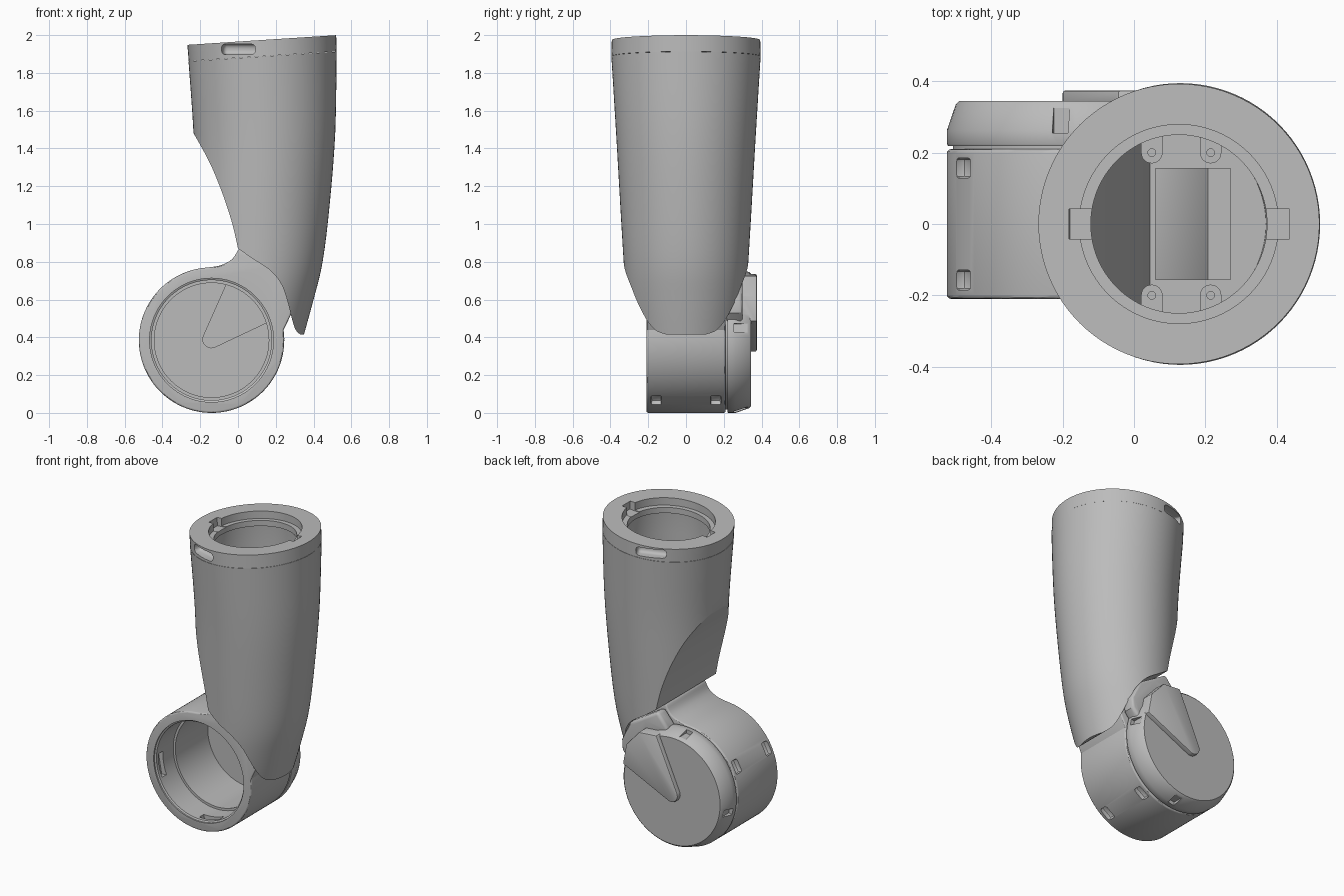
import bpy, bmesh, math
from mathutils import Matrix, Vector

if "Cube" in bpy.data.objects:
    bpy.data.objects.remove(bpy.data.objects["Cube"])

grey = bpy.data.materials.new("plain grey")
grey.use_nodes = True
grey.diffuse_color = (0.5, 0.5, 0.5, 1)
grey.node_tree.nodes["Principled BSDF"].inputs["Base Color"].default_value = (0.5, 0.5, 0.5, 1)

DRUM = Vector((-0.14, 0, 0.385))
TOP_X = 0.126
TILT = 0.065


def make(name, bm):
    bmesh.ops.recalc_face_normals(bm, faces=bm.faces)
    mesh = bpy.data.meshes.new(name)
    bm.to_mesh(mesh)
    bm.free()
    mesh.materials.append(grey)
    obj = bpy.data.objects.new(name, mesh)
    bpy.context.collection.objects.link(obj)
    return obj


def spline(rows, steps=5):
    """Catmull-Rom curve through rows of any width."""
    pts = [Vector(r) for r in rows]
    out = []
    for i in range(len(pts) - 1):
        a, b, c, d = pts[max(i - 1, 0)], pts[i], pts[i + 1], pts[min(i + 2, len(pts) - 1)]
        for k in range(steps):
            t = k / steps
            out.append(b + (c - a) * (t / 2) + (a * 2 - b * 5 + c * 4 - d) * (t * t / 2)
                       + (b * 3 - a - c * 3 + d) * (t ** 3 / 2))
    return out + [pts[-1]]


def prism(name, outline, y0, y1):
    """Outline in x and z, extruded along y."""
    bm = bmesh.new()
    face = bm.faces.new([bm.verts.new((p[0], y0, p[1])) for p in outline])
    ext = bmesh.ops.extrude_face_region(bm, geom=[face])["geom"]
    verts = [v for v in ext if isinstance(v, bmesh.types.BMVert)]
    bmesh.ops.translate(bm, verts=verts, vec=(0, y1 - y0, 0))
    return make(name, bm)


def loft(name, rows, n=96):
    """Stack of ellipses: height, centre x, radius x, radius y, tilt."""
    bm = bmesh.new()
    rings = []
    for z, cx, rx, ry, tilt in rows:
        ring = []
        for i in range(n):
            a = math.tau * i / n
            dx = rx * math.cos(a)
            ring.append(bm.verts.new((cx + dx, ry * math.sin(a), z + tilt * dx)))
        rings.append(ring)
    for lo, hi in zip(rings, rings[1:]):
        for i in range(n):
            j = (i + 1) % n
            bm.faces.new((lo[i], lo[j], hi[j], hi[i]))
    bm.faces.new(rings[0])
    bm.faces.new(rings[-1])
    return make(name, bm)


def lathe(name, profile):
    """Solid of (radius, y) rings about the drum axis."""
    obj = loft(name, [(y, 0, r, r, 0) for r, y in profile])
    obj.data.transform(Matrix.Translation(DRUM) @ Matrix.Rotation(-math.pi / 2, 4, 'X'))
    return obj


def box(name, size, matrix):
    bm = bmesh.new()
    bmesh.ops.create_cube(bm, size=1)
    bmesh.ops.scale(bm, vec=size, verts=bm.verts)
    bmesh.ops.transform(bm, matrix=matrix, verts=bm.verts)
    return make(name, bm)


def apply(obj, mod):
    bpy.context.view_layer.objects.active = obj
    bpy.ops.object.modifier_apply(modifier=mod.name)


def bevel(obj, width, segments=3, angle=50):
    mod = obj.modifiers.new("bevel", 'BEVEL')
    mod.width, mod.segments = width, segments
    mod.limit_method, mod.angle_limit = 'ANGLE', math.radians(angle)
    apply(obj, mod)
    return obj


def boolean(obj, op, *others):
    for other in others:
        other.hide_render = True
        mod = obj.modifiers.new("boolean", 'BOOLEAN')
        mod.operation, mod.object, mod.solver = op, other, 'EXACT'
        apply(obj, mod)
        bpy.data.objects.remove(other)
    return obj


def around_drum(degrees, radius, y):
    a = math.radians(degrees)
    return (Matrix.Translation(DRUM + Vector((0, y, 0))) @ Matrix.Rotation(-a, 4, 'Y')
            @ Matrix.Translation((radius, 0, 0)))


def arc(cx, cz, r, start, end, n):
    return [(cx + r * math.cos(math.radians(start + (end - start) * i / n)),
             cz + r * math.sin(math.radians(start + (end - start) * i / n))) for i in range(n + 1)]


# Leg sleeve: tapered loft, trimmed to its side contour
slope_cut = spline([(-0.235, 1.48), (-0.15, 1.325), (-0.08, 1.155), (-0.03, 1.0), (0, 0.87)])
drum_cut = spline([(0, 0.87), (0.08, 0.815), (0.17, 0.755), (0.23, 0.68), (0.262, 0.59),
                   (0.285, 0.5), (0.305, 0.44), (0.33, 0.415)])
contour = [(-0.4, 2.2), (-0.4, 1.77)] + slope_cut + drum_cut[1:] + [(0.6, 0.415), (0.6, 2.2)]
sleeve = loft("leg_sleeve", spline([
    (0.4, 0.045, 0.3, 0.29, 0), (0.6, 0.085, 0.315, 0.316, 0), (0.8, 0.118, 0.33, 0.33, 0),
    (1.1, 0.13, 0.355, 0.348, 0), (1.48, 0.14, 0.375, 0.37, 0.02),
    (1.887, 0.13, 0.392, 0.395, TILT)], 4))
boolean(sleeve, 'INTERSECT', prism("contour_cutter", contour, -0.6, 0.6))

# Hollow inside the sleeve, with a pocket in its floor
cavity = loft("cavity_cutter", [(0.92, 0.12, 0.25, 0.262, 0), (1.75, TOP_X, 0.29, 0.29, 0),
                                (2.1, TOP_X, 0.27, 0.27, 0)])
inner = [(-0.4, 2.2), (-0.34, 1.77)] + [(p[0] + 0.055, p[1]) for p in slope_cut] + [(0.6, 0.87), (0.6, 2.2)]
boolean(cavity, 'INTERSECT', prism("inner_contour", inner, -0.6, 0.6))
pocket = box("pocket_cutter", (0.21, 0.31, 0.3), Matrix.Translation((0.165, 0, 0.93)))
boolean(sleeve, 'DIFFERENCE', cavity, pocket)

# Screw posts on the floor
for x in (0.05, 0.215):
    for side in (-1, 1):
        post = loft("screw_post", [(0.88, x, 0.03, 0.03, 0), (1.05, x, 0.03, 0.03, 0)], 24)
        post.data.transform(Matrix.Translation((0, side * 0.2, 0)))
        web = box("web", (0.06, 0.08, 0.17), Matrix.Translation((x, side * 0.24, 0.965)))
        hole = loft("screw_hole", [(1.0, x, 0.011, 0.011, 0), (1.1, x, 0.011, 0.011, 0)], 16)
        hole.data.transform(Matrix.Translation((0, side * 0.2, 0)))
        boolean(post, 'UNION', web)
        boolean(post, 'DIFFERENCE', hole)

# Tilted collar with stepped bore, bayonet notches and grip slots
collar = loft("top_collar", [(1.888, 0.13, 0.391, 0.394, TILT), (1.974, TOP_X, 0.394, 0.393, TILT)])
boolean(collar, 'DIFFERENCE',
        loft("bore", [(1.8, TOP_X, 0.247, 0.25, TILT), (2.1, TOP_X, 0.247, 0.25, TILT)]),
        loft("step", [(1.925, TOP_X, 0.279, 0.279, TILT), (2.1, TOP_X, 0.279, 0.279, TILT)]),
        box("notches", (0.62, 0.085, 0.12), Matrix.Translation((TOP_X, 0, 1.98)) @ Matrix.Rotation(-TILT, 4, 'Y')))
for side in (-1, 1):
    turn = Matrix.Rotation(side * math.radians(109), 4, 'Z')
    place = Matrix.Translation((TOP_X, 0, 1.925)) @ turn @ Matrix.Translation((0.385, 0, 0))
    slot = bevel(box("grip_slot", (0.11, 0.19, 0.056), place), 0.022)
    boolean(collar, 'DIFFERENCE', slot)

# Knee drum with a neck rising into the sleeve
neck = [(0.285, 0.53), (0.3, 0.65), (0.2, 0.79), (0.06, 0.865), (0.003, 0.868)]
blend = spline([(0.003, 0.868), (-0.03, 0.815), (-0.09, 0.782), (-0.165, 0.769)], 4)
drum = prism("knee_drum", arc(DRUM.x, DRUM.z, 0.385, 98, 368, 84) + neck + blend[1:-1], -0.21, 0.21)
bevel(drum, 0.015)
boolean(drum, 'DIFFERENCE',
        lathe("front_bore", [(0.328, -0.3), (0.328, -0.2), (0.318, -0.195), (0.318, -0.02)]),
        lathe("rear_bore", [(0.303, -0.1), (0.303, 0.3)]))
for angle in (10, 100, 190, 280):
    boolean(drum, 'DIFFERENCE', box("tab_slot", (0.06, 0.045, 0.15), around_drum(angle, 0.315, -0.15)))
for angle in (152, -56):
    for y in (-0.157, 0.157):
        slot = box("drum_slot", (0.06, 0.056, 0.085), around_drum(angle, 0.385, y))
        boolean(drum, 'DIFFERENCE', bevel(slot, 0.012, 2))

# Rear cap with chamfered rim, and a bridge to the sleeve
cap = lathe("rear_cap", [(0.368, 0.205), (0.368, 0.219), (0.382, 0.219), (0.385, 0.225),
                         (0.385, 0.262), (0.36, 0.335), (0.35, 0.345)])
bridge = prism("bridge", [(-0.08, 0.7), (-0.07, 0.765), (0, 0.85), (0.1, 0.79), (0.2, 0.73),
                          (0.265, 0.6), (0.26, 0.53), (0.21, 0.47), (0.1, 0.5)], 0.212, 0.3)
boolean(cap, 'UNION', bevel(bridge, 0.02, 3))
for angle in (10, 100, 190, 280):
    boolean(cap, 'DIFFERENCE', box("clip_notch", (0.05, 0.07, 0.045), around_drum(angle, 0.385, 0.29)))

# Raised rounded wedge on the cap, hollow behind
wedge = arc(-0.15, 0.375, 0.05, 294, 157, 10) + [(-0.045, 0.735), (0.08, 0.725), (0.175, 0.62), (0.2, 0.485)]
pad = bevel(prism("wedge_pad", wedge, 0.28, 0.375), 0.008, 2)
boolean(cap, 'UNION', pad)
recess = [(-0.06 + (x + 0.06) * 0.9, 0.52 + (z - 0.52) * 0.9) for x, z in wedge]
boolean(cap, 'DIFFERENCE', lathe("cap_bore", [(0.303, 0.15), (0.303, 0.318)]))
limit = lathe("recess_cutter", [(0.303, 0.3), (0.303, 0.352)])
boolean(limit, 'INTERSECT', prism("recess_shape", recess, 0.25, 0.4))
boolean(cap, 'DIFFERENCE', limit)

# Smooth shading with crisp edges
for obj in bpy.data.objects:
    obj.select_set(obj.type == 'MESH')
bpy.context.view_layer.objects.active = sleeve
bpy.ops.object.shade_smooth_by_angle(angle=math.radians(30))
